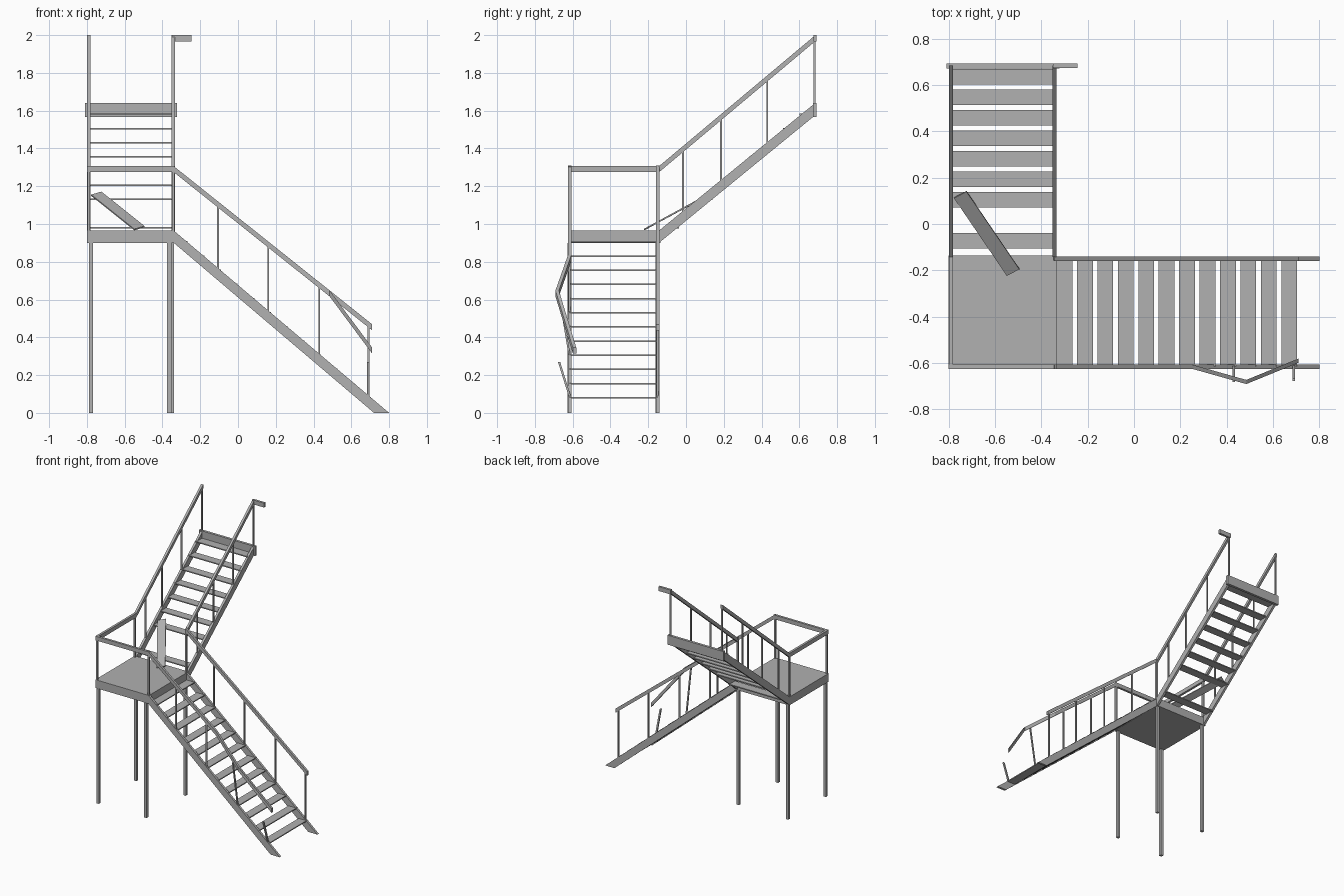
import bpy
import bmesh
from mathutils import Vector

cube = bpy.data.objects.get("Cube")
if cube:
    bpy.data.objects.remove(cube, do_unlink=True)

steel = bpy.data.materials.new("grey_steel")
steel.use_nodes = True
GREY = (0.44, 0.44, 0.44, 1)
steel.diffuse_color = GREY
steel.node_tree.nodes["Principled BSDF"].inputs["Base Color"].default_value = GREY


def loft(name, rings):
    """Closed solid through a list of equal-sized rings."""
    bm = bmesh.new()
    loops = [[bm.verts.new(p) for p in ring] for ring in rings]
    for a, b in zip(loops, loops[1:]):
        for i in range(len(a)):
            j = (i + 1) % len(a)
            bm.faces.new((a[i], a[j], b[j], b[i]))
    bm.faces.new(loops[0][::-1])
    bm.faces.new(loops[-1])
    bmesh.ops.recalc_face_normals(bm, faces=bm.faces)
    mesh = bpy.data.meshes.new(name)
    bm.to_mesh(mesh)
    bm.free()
    mesh.materials.append(steel)
    obj = bpy.data.objects.new(name, mesh)
    bpy.context.collection.objects.link(obj)


def sweep(name, path, u, v):
    """Carry a section with full-width vectors u and v along a path."""
    u, v = Vector(u) / 2, Vector(v) / 2
    loft(name, [[Vector(p) + s for s in (-u - v, u - v, u + v, v - u)] for p in path])


def box(name, x0, x1, y0, y1, z0, z1):
    sweep(name, [((x0 + x1) / 2, (y0 + y1) / 2, z) for z in (z0, z1)],
          (x1 - x0, 0, 0), (0, y1 - y0, 0))


def post(name, bottom, top, size=0.01):
    sweep(name, [bottom, top], (size, 0, 0), (0, size, 0))


LEFT_X, RIGHT_X = -0.79, -0.343      # sides of the upper flight
FRONT_Y, BACK_Y = -0.616, -0.15      # sides of the lower flight
DECK, UNDER, RAIL = 0.965, 0.9, 1.29
SIDE_X, SIDE_Y, TALL = (0.018, 0, 0), (0, 0.018, 0), (0, 0, 0.032)

# Landing and its legs
box("landing", -0.8, -0.335, -0.625, -0.135, UNDER, DECK)
for x, y in ((-0.779, FRONT_Y), (-0.779, BACK_Y), (-0.364, FRONT_Y), (-0.351, BACK_Y)):
    post("landing_leg", (x, y, 0), (x, y, UNDER), 0.022)

# Landing guard rails and corner posts
sweep("landing_front_rail", [(-0.8, FRONT_Y, RAIL), (-0.335, FRONT_Y, RAIL)], SIDE_Y, TALL)
sweep("landing_side_rail", [(LEFT_X, -0.625, RAIL), (LEFT_X, -0.14, RAIL)], SIDE_X, TALL)
for x in (LEFT_X, RIGHT_X):
    for y in (FRONT_Y, BACK_Y):
        post("landing_post", (x, y, DECK), (x, y, RAIL), 0.014)

# Lower flight stringers, cut level at the floor
profile = ((-0.34, UNDER), (-0.34, DECK), (0.8, 0), (0.72, 0))
for y in (FRONT_Y, BACK_Y):
    loft("lower_stringer", [[(x, y + d, z) for x, z in profile] for d in (-0.009, 0.009)])

# Lower flight treads
for i in range(12):
    x, z = 0.67 - 0.0882 * i, 0.08 + 0.075 * i
    box("lower_tread", x - 0.034, x + 0.034, FRONT_Y, BACK_Y, z - 0.004, z + 0.004)


def lower_rail_z(x):
    return RAIL - 0.797 * (x + 0.34)


def lower_stringer_z(x):
    return DECK - 0.8465 * (x + 0.34)


# Lower handrails: sound at the back, broken outward at the front
sweep("lower_back_rail", [(x, BACK_Y, lower_rail_z(x)) for x in (-0.345, 0.71)], SIDE_Y, TALL)
sweep("lower_broken_rail",
      [(-0.345, FRONT_Y, lower_rail_z(-0.345)), (0.25, FRONT_Y, lower_rail_z(0.25)),
       (0.485, -0.682, lower_rail_z(0.485)), (0.71, -0.59, 0.33)], SIDE_Y, TALL)
for x in (-0.105, 0.16, 0.43, 0.69):
    foot = lower_stringer_z(x) - 0.02
    post("lower_back_post", (x, BACK_Y, foot), (x, BACK_Y, lower_rail_z(x)))
    if x < 0.2:
        post("lower_front_post", (x, FRONT_Y, foot), (x, FRONT_Y, lower_rail_z(x)))
post("bent_post", (0.43, FRONT_Y, 0.3), (0.43, -0.677, 0.665))
post("snapped_post", (0.69, FRONT_Y, 0.09), (0.69, -0.672, 0.27), 0.012)

# Upper flight stringers and handrails
SLOPE, START, END = 0.817, -0.143, 0.685
RISE = SLOPE * (END - START)
for x in (LEFT_X, RIGHT_X):
    mid = (UNDER + DECK) / 2
    sweep("upper_stringer", [(x, START, mid), (x, END, mid + RISE)],
          SIDE_X, (0, 0, DECK - UNDER))
    top = RAIL + 0.694
    sweep("upper_rail", [(x, START, RAIL), (x, END, top)], SIDE_X, TALL)
    for y in (-0.015, 0.185, 0.43, 0.68):
        t = (y - START) / (END - START)
        post("upper_post", (x, y, mid + RISE * t), (x, y, RAIL + 0.694 * t))
box("rail_return", -0.35, -0.245, 0.674, 0.692, 1.966, 2.0)
box("top_riser", -0.81, -0.322, 0.672, 0.692, 1.566, 1.64)

# Upper flight treads, one of them missing
for i in range(9):
    if i == 1:
        continue
    y, z = -0.072 + 0.0885 * i, 0.98 + 0.075 * i
    box("upper_tread", LEFT_X, RIGHT_X, y - 0.034, y + 0.034, z - 0.004, z + 0.004)

# Fallen tread leaning on the landing
high, low = Vector((-0.75, 0.127, 1.16)), Vector((-0.522, -0.208, 0.978))
across = Vector((0.054, 0.028, 0.016))
normal = across.cross(low - high).normalized()
sweep("fallen_tread", [high, low], across, normal * 0.008)
